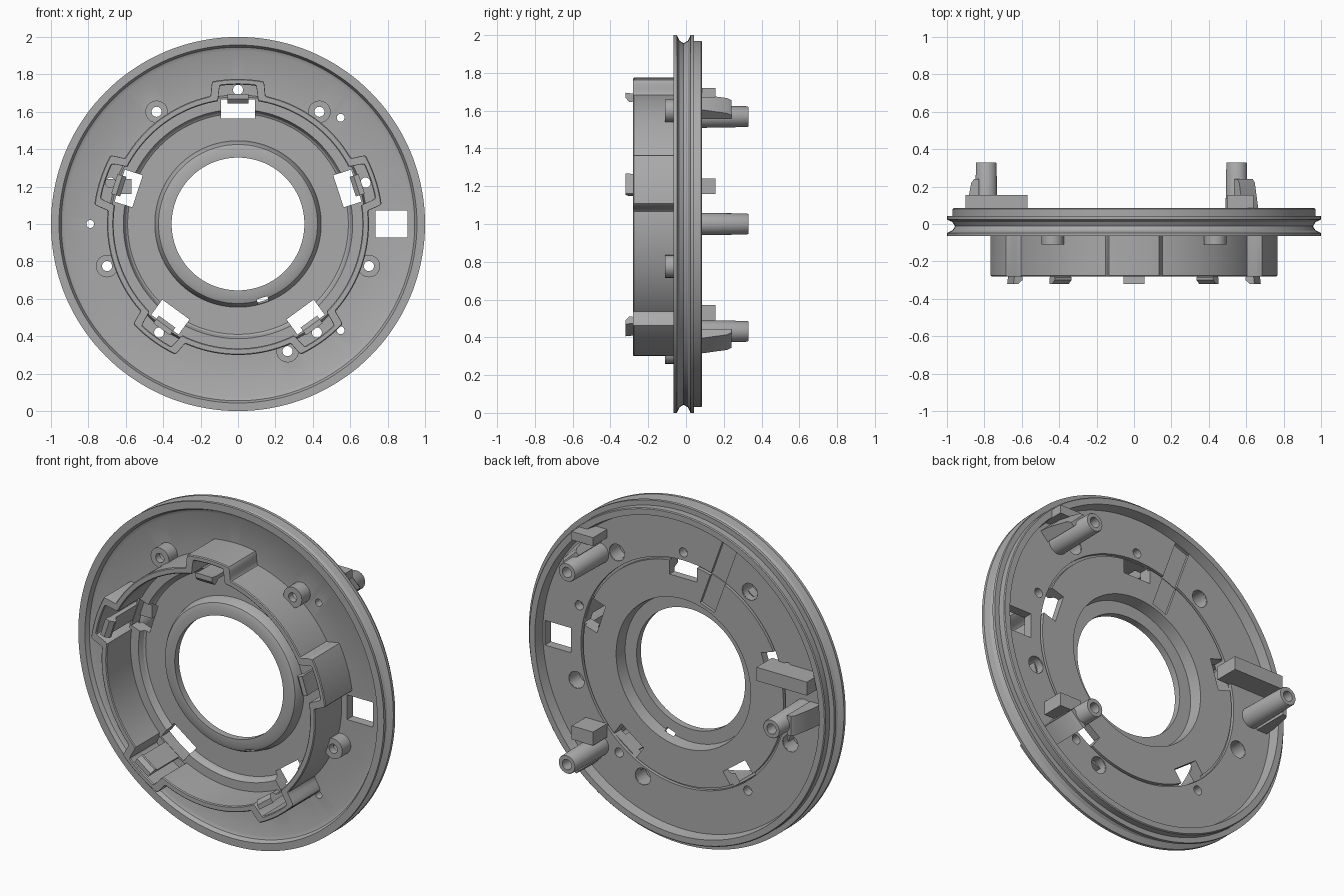
import bpy, bmesh
from math import pi, sin, cos, radians
from mathutils import Matrix

if "Cube" in bpy.data.objects:
    bpy.data.objects.remove(bpy.data.objects["Cube"])

grey = bpy.data.materials.new("plain_grey")
grey.use_nodes = True
grey.diffuse_color = (0.4, 0.4, 0.4, 1)
grey.node_tree.nodes["Principled BSDF"].inputs["Base Color"].default_value = (0.4, 0.4, 0.4, 1)


def polar(angle, r=0.0):
    """Frame on the disc: local x tangent, y axial, z radial."""
    return (Matrix.Translation((0, 0, 1)) @ Matrix.Rotation(pi / 2 - radians(angle), 4, 'Y')
            @ Matrix.Translation((0, 0, r)))


def at(x, z):
    return Matrix.Translation((x, 0, z))


def skin(bm, rings, m, wrap=True):
    """Join matching closed rings of points with quads."""
    loops = [[bm.verts.new(m @ Matrix.Translation(p).to_translation()) for p in ring] for ring in rings]
    n, k = len(loops), len(loops[0])
    for i in range(n if wrap else n - 1):
        a, b = loops[i], loops[(i + 1) % n]
        for j in range(k):
            bm.faces.new((a[j], a[(j + 1) % k], b[(j + 1) % k], b[j]))
    if not wrap:
        bm.faces.new(loops[0])
        bm.faces.new(loops[-1])


def lathe(bm, profile, m, seg=24):
    """Revolve a closed (radius, y) profile about y."""
    skin(bm, [[(r * cos(2 * pi * i / seg), y, r * sin(2 * pi * i / seg)) for r, y in profile]
              for i in range(seg)], m)


def prism(bm, profile, half, m):
    """Extrude a (radial, y) profile along the tangent."""
    skin(bm, [[(s, y, r) for r, y in profile] for s in (-half, half)], m, False)


def block(bm, r0, r1, y0, y1, half, m):
    prism(bm, [(r0, y0), (r1, y0), (r1, y1), (r0, y1)], half, m)


def rod(bm, r, y0, y1, m, seg=24):
    skin(bm, [[(r * cos(2 * pi * i / seg), y, r * sin(2 * pi * i / seg)) for i in range(seg)]
              for y in (y0, y1)], m, False)


def finish(name, bm):
    bmesh.ops.recalc_face_normals(bm, faces=bm.faces)
    me = bpy.data.meshes.new(name)
    bm.to_mesh(me)
    bm.free()
    me.materials.append(grey)
    ob = bpy.data.objects.new(name, me)
    bpy.context.collection.objects.link(ob)
    return ob


LOBES = [90 + 72 * i for i in range(5)]
POSTS = [46, 180, -46]
BOSSES = [(-0.435, 1.6), (0.435, 1.6), (-0.7, 0.775), (0.7, 0.775), (0.265, 0.32)]
centre = polar(90)

# Grooved disc with raised hub, ledge and back rim
bm = bmesh.new()
lathe(bm, [(0.355, -0.085), (0.4, -0.085), (0.425, -0.075), (0.437, -0.055), (0.445, -0.02),
           (0.59, -0.02), (0.6, -0.027), (0.613, -0.055), (0.68, -0.055), (0.69, -0.03),
           (0.925, -0.03), (0.945, -0.04), (0.957, -0.065), (1, -0.065), (1, -0.048),
           (0.97, -0.034), (0.957, -0.012), (0.97, 0.01), (1, 0.024), (1, 0.042),
           (0.97, 0.042), (0.97, 0.08), (0.965, 0.085), (0.93, 0.085), (0.92, 0.025),
           (0.67, 0.025), (0.67, 0.005), (0.655, 0.005), (0.655, 0.025),
           (0.44, 0.025), (0.43, -0.045), (0.355, -0.045)], centre, 144)
disc = finish("disc", bm)

# Openings through the disc
bm = bmesh.new()
for a in LOBES:
    block(bm, 0.565, 0.665, -0.2, 0.2, 0.09, polar(a))
    rod(bm, 0.027, -0.2, 0.2, polar(a, 0.717))
for a in POSTS:
    rod(bm, 0.021, -0.2, 0.2, polar(a, 0.79))
for x, z in BOSSES:
    rod(bm, 0.05, -0.2, 0.2, at(x, z))
block(bm, 0.735, 0.905, -0.2, 0.2, 0.073, polar(0))
block(bm, 0.46, 0.915, 0.008, 0.2, 0.05, polar(110))
block(bm, 0.415, 0.47, -0.2, -0.03, 0.03, polar(-72))
cutter = finish("opening_cutter", bm)
cutter.hide_render = True
cutter.hide_set(True)
mod = disc.modifiers.new("openings", 'BOOLEAN')
mod.operation = 'DIFFERENCE'
mod.solver = 'EXACT'
mod.object = cutter
bpy.context.view_layer.objects.active = disc
bpy.ops.object.modifier_apply(modifier=mod.name)
bpy.data.objects.remove(cutter)


# Collar wall that swells into five hollow lobes
def outline(base, lobe, half, angle):
    d = abs((angle - 90 + 36) % 72 - 36)
    t = min(1, max(0, (half - d) / 2.4))
    return base + (lobe - base) * t * t * (3 - 2 * t)


bm = bmesh.new()
rings = []
for i in range(720):
    a = i / 2
    ro, ri = outline(0.7, 0.775, 12.4, a), outline(0.665, 0.745, 9.6, a)
    pts = [(ri, -0.03), (ri, -0.275), (ri + 0.005, -0.28), (ro - 0.005, -0.28), (ro, -0.275), (ro, -0.02)]
    rings.append([(r * cos(radians(a)), y, r * sin(radians(a))) for r, y in pts])
skin(bm, rings, centre)
collar = finish("collar", bm)

# Hooked clips, one in each lobe
bm = bmesh.new()
for a in LOBES:
    prism(bm, [(0.667, 0), (0.688, 0), (0.69, -0.28), (0.695, -0.32), (0.668, -0.32),
               (0.645, -0.3), (0.645, -0.285), (0.667, -0.26)], 0.055, polar(a))
clips = finish("clips", bm)

# Screw bosses on the front, hollow behind
bm = bmesh.new()
for x, z in BOSSES:
    lathe(bm, [(0.027, -0.11), (0.06, -0.11), (0.06, 0.02), (0.049, 0.02), (0.049, -0.07),
               (0.027, -0.07)], at(x, z))
bosses = finish("front_bosses", bm)

# Back posts with a tapered bracing wedge
bm = bmesh.new()
for a in POSTS:
    lathe(bm, [(0.021, -0.02), (0.061, -0.02), (0.055, 0.325), (0.052, 0.33), (0.03, 0.33),
               (0.03, 0.25), (0.021, 0.25)], polar(a, 0.79), 32)
    prism(bm, [(0.04, 0.01), (0.11, 0.01), (0.105, 0.09), (0.08, 0.22), (0.065, 0.24), (0.04, 0.24)],
          0.058, polar(a, 0.79))
posts = finish("back_posts", bm)

# Low stop tabs on the back
bm = bmesh.new()
for x, z, w, h in [(-0.735, 1.2, 0.165, 0.04), (0.57, 1.695, 0.07, 0.025), (0.57, 0.53, 0.07, 0.04)]:
    block(bm, -h, h, 0.01, 0.155, w, at(x, z))
tabs = finish("back_tabs", bm)

for ob in (disc, collar, clips, bosses, posts, tabs):
    bpy.ops.object.select_all(action='DESELECT')
    ob.select_set(True)
    bpy.context.view_layer.objects.active = ob
    bpy.ops.object.shade_smooth_by_angle(angle=radians(30))
